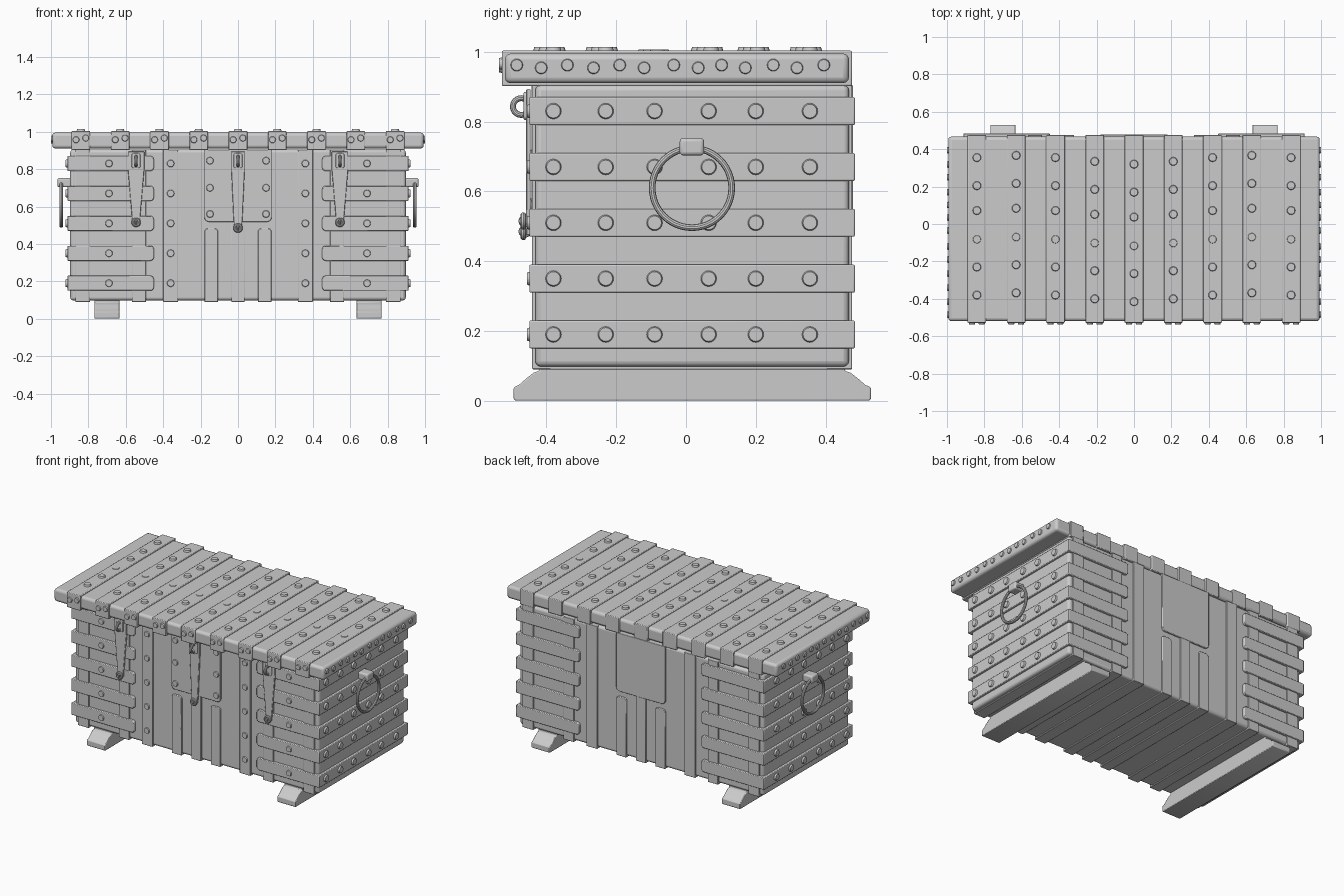
import bpy, bmesh, math
from mathutils import Vector, Matrix

if "Cube" in bpy.data.objects:
    bpy.data.objects.remove(bpy.data.objects["Cube"])

grey = bpy.data.materials.new("plain grey")
grey.diffuse_color = (0.6, 0.6, 0.6, 1)
grey.use_nodes = True
grey.node_tree.nodes["Principled BSDF"].inputs["Base Color"].default_value = grey.diffuse_color


def finish(name, bm, bevel=0.0, segments=2):
    bmesh.ops.recalc_face_normals(bm, faces=bm.faces)
    mesh = bpy.data.meshes.new(name)
    bm.to_mesh(mesh)
    bm.free()
    obj = bpy.data.objects.new(name, mesh)
    bpy.context.collection.objects.link(obj)
    mesh.materials.append(grey)
    if bevel:
        mod = obj.modifiers.new("bevel", 'BEVEL')
        mod.width, mod.segments, mod.limit_method = bevel, segments, 'ANGLE'
        mod.angle_limit = math.radians(40)
    return obj


def prism(name, pts, lo, hi, axis='y', bevel=0.0, segments=2):
    """Extrude a 2D outline (xz along y, or yz along x)."""
    bm = bmesh.new()
    place = (lambda a, b, t: (a, t, b)) if axis == 'y' else (lambda a, b, t: (t, a, b))
    face = bm.faces.new([bm.verts.new(place(a, b, lo)) for a, b in pts])
    ext = bmesh.ops.extrude_face_region(bm, geom=[face])
    move = Vector(place(0, 0, hi - lo))
    bmesh.ops.translate(bm, verts=[g for g in ext["geom"] if isinstance(g, bmesh.types.BMVert)], vec=move)
    return finish(name, bm, bevel, segments)


def rect(x0, x1, z0, z1, radii=(0, 0, 0, 0)):
    """Rectangle outline; radii for bottom-left, bottom-right, top-right, top-left."""
    out = []
    corners = [(x0, z0, 1, 1), (x1, z0, -1, 1), (x1, z1, -1, -1), (x0, z1, 1, -1)]
    for i, ((x, z, sx, sz), r) in enumerate(zip(corners, radii)):
        if not r:
            out.append((x, z))
            continue
        for k in range(5):
            a = math.pi * (1 + i / 2 + k / 8)
            out.append((x + sx * r + r * math.cos(a), z + sz * r + r * math.sin(a)))
    return out


def rivets(name, spots, direction, r=0.025, h=0.011):
    """Many low flat-topped studs in one object, facing one way."""
    bm = bmesh.new()
    d = Vector(direction)
    rot = Vector((0, 0, 1)).rotation_difference(d).to_matrix().to_4x4()
    for p in spots:
        base = Matrix.Translation(Vector(p)) @ rot
        bmesh.ops.create_cone(bm, cap_ends=True, segments=16, radius1=r, radius2=r * 0.82,
                              depth=h + 0.004, matrix=base @ Matrix.Translation((0, 0, (h - 0.004) / 2)))
    return finish(name, bm)


def ring(name, centre, major, minor, n=40, m=10, axis='x', stretch=1.0):
    """Torus around the x or y axis."""
    bm = bmesh.new()
    loops = []
    for i in range(n):
        a = 2 * math.pi * i / n
        loop = []
        for j in range(m):
            b = 2 * math.pi * j / m
            rad, t = major + minor * math.cos(b), minor * math.sin(b)
            u, w = rad * math.cos(a), rad * math.sin(a) * stretch
            off = Vector((t, u, w)) if axis == 'x' else Vector((u, t, w))
            loop.append(bm.verts.new(Vector(centre) + off))
        loops.append(loop)
    for i in range(n):
        for j in range(m):
            p, q = loops[i], loops[(i + 1) % n]
            bm.faces.new((p[j], q[j], q[(j + 1) % m], p[(j + 1) % m]))
    return finish(name, bm)


band_z = [0.83, 0.67, 0.51, 0.35, 0.19]
side_y = [-0.38, -0.23, -0.09, 0.065, 0.2, 0.355]

# Chest body and lid slab
prism("body", rect(-0.897, 0.897, 0.098, 0.905), -0.432, 0.467, bevel=0.016, segments=3)
prism("lid", rect(-0.993, 0.993, 0.91, 0.995), -0.519, 0.467, bevel=0.017, segments=3)

# Lid straps with studs on top and front
lid_x = [0.21 * i for i in range(-4, 5)]
top_shift = [-0.035, -0.02, 0.0, 0.012, 0.0]
top_spots, sunk_spots, front_spots = [], [], []
for i, x in enumerate(lid_x):
    prism("lid_strap", rect(x - 0.05, x + 0.05, 0.902, 1.003), -0.528, 0.476, bevel=0.004)
    s = top_shift[abs(i - 4)]
    for y in (0.355, 0.205, 0.072, -0.23, -0.38):
        top_spots.append((x, y + s, 1.003))
    sunk_spots.append((x, -0.082 + s, 1.003))
    front_spots += [(x - 0.026, -0.528, 0.957), (x + 0.026, -0.528, 0.966)]
rivets("lid_top_studs", top_spots, (0, 0, 1), 0.024)
rivets("lid_low_studs", sunk_spots, (0, 0, 1), 0.024, 0.003)
rivets("lid_front_studs", front_spots, (0, -1, 0), 0.019, 0.008)

# Upright straps wrapping front, bottom and back
for s in (-1, 1):
    for x, w in ((0.83, 0.04), (0.53, 0.038), (0.36, 0.04)):
        prism("upright_strap", rect(s * x - w, s * x + w, 0.09, 0.905), -0.441, 0.476, bevel=0.003)
    # Short straps with rounded tops under the centre plate
    prism("short_strap", rect(s * 0.143 - 0.036, s * 0.143 + 0.036, 0.09, 0.483, (0, 0, 0.018, 0.018)),
          -0.441, 0.476, bevel=0.003)
prism("centre_strap", rect(-0.036, 0.036, 0.09, 0.6), -0.441, 0.476, bevel=0.003)
prism("centre_plate", rect(-0.18, 0.18, 0.518, 0.905, (0.025, 0.025, 0, 0)), -0.443, 0.478, bevel=0.003)

# Horizontal bands wrapping each end of the body
for s in (-1, 1):
    for z in band_z:
        pts = rect(0.45, 0.912, z - 0.04, z + 0.04, (0.018, 0, 0, 0.018))
        prism("end_band", [(s * x, zz) for x, zz in pts], -0.449, 0.484, bevel=0.004)

# Studs on the front and both ends
spots = [(s * 0.69, -0.449, z) for s in (-1, 1) for z in band_z]
rivets("front_band_studs", spots, (0, -1, 0), 0.021, 0.007)
spots = [(s * 0.36, -0.441, z) for s in (-1, 1) for z in band_z]
spots += [(s * 0.15, -0.443, z) for s in (-1, 1) for z in (0.845, 0.70, 0.56)]
rivets("front_studs", spots, (0, -1, 0), 0.021, 0.007)
lid_y = [-0.485, -0.415, -0.34, -0.265, -0.19, -0.12, -0.035, 0.035, 0.102, 0.17, 0.25, 0.318, 0.395]
for s, side in ((-1, "left"), (1, "right")):
    rivets(side + "_band_studs", [(s * 0.912, y, z) for y in side_y for z in band_z], (s, 0, 0), 0.024, 0.01)
    rivets(side + "_lid_studs", [(s * 0.993, y, 0.958 + 0.004 * (-1) ** i) for i, y in enumerate(lid_y)],
           (s, 0, 0), 0.019, 0.007)

# Ring handles hanging from a bracket on each end
for s in (-1, 1):
    lo, hi = sorted((s * 0.89, s * 0.965))
    prism("handle_bracket", rect(-0.018, 0.052, 0.703, 0.753), lo, hi, 'x', bevel=0.01, segments=3)
    ring("ring_handle", (s * 0.945, 0.017, 0.61), 0.114, 0.0095, 48)

# Hasps with a staple near the top and a catch at the bottom
for x, w, bottom in ((-0.545, 0.044, 0.505), (0, 0.036, 0.475), (0.545, 0.044, 0.505)):
    half = [(w, 0.893), (w, 0.80), (0.024, bottom + 0.06), (0.019, bottom)]
    prism("hasp", [(x + a, b) for a, b in half] + [(x - a, b) for a, b in reversed(half)],
          -0.458, -0.445, bevel=0.003)
    prism("staple_plate", rect(x - 0.024, x + 0.024, 0.805, 0.885, (0.012,) * 4), -0.465, -0.455, bevel=0.003)
    ring("staple", (x, -0.472, 0.843), 0.024, 0.0085, 24)
    ring("catch_loop", (x, -0.466, bottom + 0.01), 0.017, 0.008, 20, axis='y')
    ring("catch_staple", (x, -0.462, bottom + 0.01), 0.012, 0.006, 20, 8)

# Runner feet with sloped ends
foot = [(-0.494, 0.004), (-0.494, 0.038), (-0.478, 0.046), (-0.455, 0.066), (-0.437, 0.08), (-0.42, 0.086),
        (-0.42, 0.099), (0.455, 0.099), (0.455, 0.086), (0.472, 0.08), (0.49, 0.066), (0.513, 0.046),
        (0.53, 0.038), (0.53, 0.004), (0.524, 0), (-0.488, 0)]
for s in (-1, 1):
    prism("runner_foot", foot, s * 0.7 - 0.067, s * 0.7 + 0.067, 'x', bevel=0.004)

# Smooth shading with sharp edges kept
for obj in bpy.data.objects:
    obj.select_set(True)
    bpy.context.view_layer.objects.active = obj
bpy.ops.object.shade_smooth_by_angle(angle=math.radians(35))
